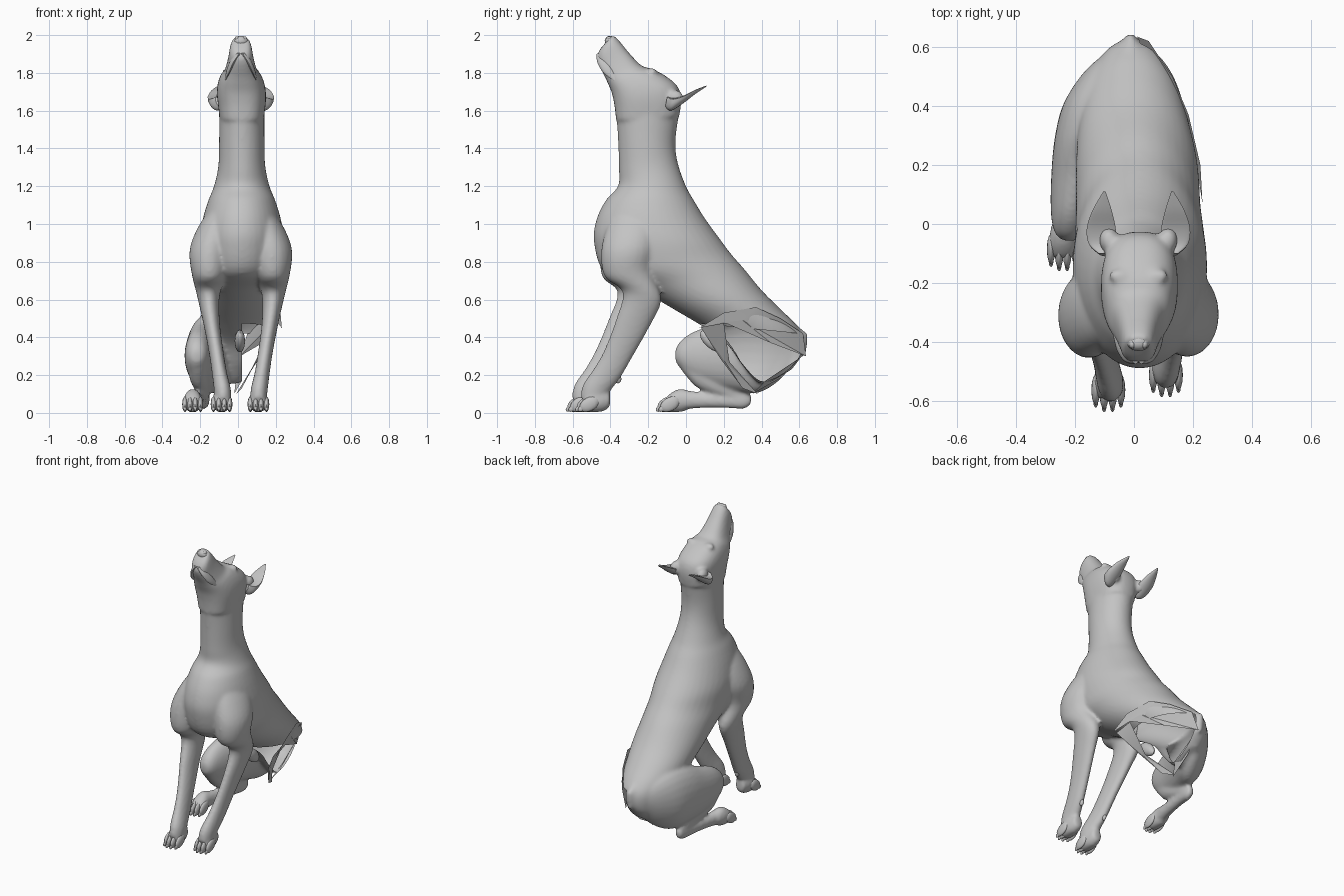
import bpy, bmesh, math
from mathutils import Vector

if "Cube" in bpy.data.objects:
    bpy.data.objects.remove(bpy.data.objects["Cube"])

coat = bpy.data.materials.new("grey_coat")
coat.use_nodes = True
coat.diffuse_color = (0.55, 0.55, 0.55, 1)
coat.node_tree.nodes["Principled BSDF"].inputs["Base Color"].default_value = (0.55, 0.55, 0.55, 1)


def finish(name, bm, angle=40):
    """Turn a bmesh into a smooth shaded object."""
    mesh = bpy.data.meshes.new(name)
    bm.to_mesh(mesh)
    bm.free()
    mesh.materials.append(coat)
    ob = bpy.data.objects.new(name, mesh)
    bpy.context.collection.objects.link(ob)
    bpy.ops.object.select_all(action='DESELECT')
    ob.select_set(True)
    bpy.context.view_layer.objects.active = ob
    bpy.ops.object.shade_smooth_by_angle(angle=math.radians(angle))
    return ob


def spline(a, b, c, d, t):
    return 0.5 * (2 * b + (c - a) * t + (2 * a - 5 * b + 4 * c - d) * t * t
                  + (3 * b - a - 3 * c + d) * t ** 3)


def loft(name, rows, n=24, steps=4, cup=1.0, power=1.0):
    """Skin rings; a row is back y, z, front y, z, centre x, half width."""
    bm = bmesh.new()
    rings = []
    for i in range(len(rows) - 1):
        q = [rows[max(i - 1, 0)], rows[i], rows[i + 1], rows[min(i + 2, len(rows) - 1)]]
        last = i == len(rows) - 2
        for s in range(steps + (1 if last else 0)):
            y1, z1, y2, z2, cx, w = [spline(*v, s / steps) for v in zip(*q)]
            mid = Vector((cx, (y1 + y2) / 2, (z1 + z2) / 2))
            half = Vector((0, (y1 - y2) / 2, (z1 - z2) / 2))
            ring = []
            for k in range(n):
                c, h = [math.copysign(abs(f(math.tau * k / n)) ** power, f(math.tau * k / n))
                        for f in (math.cos, math.sin)]
                h *= cup if h > 0 else 1
                ring.append(bm.verts.new(mid + Vector((w * c, 0, 0)) + half * h))
            rings.append(ring)
    for r, q in zip(rings, rings[1:]):
        for k in range(n):
            bm.faces.new((r[k], r[(k + 1) % n], q[(k + 1) % n], q[k]))
    bm.faces.new(rings[0])
    bm.faces.new(rings[-1])
    bmesh.ops.recalc_face_normals(bm, faces=bm.faces)
    return finish(name, bm)


def blob(name, at, size, tilt=0):
    """Stretched ball, tilted about x."""
    bm = bmesh.new()
    bmesh.ops.create_uvsphere(bm, u_segments=12, v_segments=8, radius=1)
    bmesh.ops.scale(bm, vec=size, verts=bm.verts)
    ob = finish(name, bm, 60)
    ob.location = at
    ob.rotation_euler.x = tilt
    return ob


def panel(name, rim, hub):
    """Fan of flat triangles from a hub point."""
    bm = bmesh.new()
    c = bm.verts.new(hub)
    vs = [bm.verts.new(p) for p in rim]
    for a, b in zip(vs, vs[1:] + vs[:1]):
        bm.faces.new((c, a, b))
    return finish(name, bm, 20)


# Parts that melt together into one skin
skin = []

# Neck and torso
skin.append(loft("torso", [
    (-.03, 1.62, -.37, 1.60, .02, .12), (-.055, 1.45, -.36, 1.45, .02, .12),
    (-.045, 1.33, -.355, 1.29, .02, .124), (0, 1.20, -.36, 1.20, .02, .147),
    (.045, 1.12, -.425, 1.125, .02, .178), (.10, 1.03, -.475, 1.02, .02, .207),
    (.18, .92, -.487, .90, .02, .227), (.24, .84, -.43, .74, .02, .222),
    (.31, .76, -.25, .655, .015, .212), (.40, .65, -.05, .54, .01, .207),
    (.50, .55, .10, .45, 0, .19), (.58, .47, .22, .36, -.005, .165),
    (.622, .40, .30, .25, -.01, .135), (.615, .31, .38, .16, -.02, .09),
    (.56, .23, .44, .16, -.03, .04)], n=40, steps=5))

# Head with raised muzzle
skin.append(loft("head", [
    (-.035, 1.57, -.37, 1.55, .02, .117), (-.025, 1.66, -.378, 1.62, .02, .127),
    (-.045, 1.73, -.385, 1.66, .018, .130), (-.11, 1.785, -.395, 1.70, .016, .123),
    (-.18, 1.822, -.412, 1.74, .015, .107), (-.235, 1.838, -.43, 1.78, .015, .087),
    (-.30, 1.905, -.457, 1.83, .015, .069), (-.355, 1.972, -.472, 1.87, .015, .059),
    (-.382, 1.997, -.466, 1.905, .015, .049), (-.395, 1.995, -.452, 1.93, .015, .03)],
    n=32, power=.8))

# Front legs with shoulders; the right one reaches further forward
leg = [(-.20, 1.12, -.37, 1.10, .11, .04), (-.15, 1.01, -.42, .98, .15, .085),
       (-.155, .88, -.45, .85, .178, .108), (-.18, .75, -.43, .72, .183, .092),
       (-.13, .60, -.335, .64, .187, .06), (-.19, .46, -.373, .49, .17, .044),
       (-.28, .30, -.43, .34, .145, .039), (-.35, .18, -.485, .24, .128, .040),
       (-.42, .09, -.545, .15, .112, .045), (-.44, .03, -.56, .08, .108, .042)]
reach = [(a - o, b, c - o, d, .03 - e, w) for a, b, c, d, e, w in leg
         for o in [.045 * min(1, max(0, (.9 - b) / .5))]]
skin += [loft("left_front_leg", leg), loft("right_front_leg", reach)]

# Folded right hind leg
skin.append(loft("right_thigh", [
    (.60, .38, .55, .24, -.05, .04), (.54, .46, .48, .16, -.085, .085),
    (.43, .52, .38, .105, -.125, .115), (.30, .52, .27, .115, -.165, .105),
    (.16, .47, .15, .14, -.195, .086), (.04, .43, .04, .175, -.212, .07),
    (-.03, .38, -.025, .23, -.218, .052), (-.058, .33, -.055, .27, -.218, .024)]))
skin.append(loft("right_shin", [
    (-.02, .32, -.02, .22, -.215, .04), (.07, .28, .05, .14, -.21, .05),
    (.17, .22, .14, .10, -.195, .043), (.26, .16, .22, .075, -.185, .032),
    (.34, .115, .29, .03, -.178, .027)]))
skin.append(loft("right_hind_foot", [
    (.35, .09, .34, .04, -.178, .02), (.30, .11, .30, .02, -.18, .03),
    (.20, .105, .20, .026, -.195, .03), (.08, .11, .08, .025, -.215, .033),
    (-.02, .125, -.02, .015, -.235, .04)]))

# Tail stub
skin.append(loft("tail_stub", [
    (.56, .49, .50, .33, -.005, .08), (.60, .455, .57, .30, -.01, .055),
    (.645, .42, .635, .30, -.012, .014)], n=16))


def paw(name, x, y, w):
    """Paw pad, four toes and claws; y is the toe tip."""
    skin.append(loft(name, [
        (y + .19, .11, y + .19, .03, x, w * .6), (y + .14, .13, y + .15, .006, x, w * .87),
        (y + .09, .11, y + .09, .002, x, w), (y + .05, .075, y + .05, .006, x, w * .8)], n=16))
    for i in range(4):
        t = (i - 1.5) / 1.5
        back = .022 * abs(t)
        tx = x + t * w * .82
        blob(f"{name}_toe_{i + 1}", (tx, y + .058 + back, .046), (w * .29, .056, .036), .5)
        blob(f"{name}_claw_{i + 1}", (tx, y + .016 + back, .022), (.008, .02, .014), .6)


paw("left_front_paw", .108, -.592, .052)
paw("right_front_paw", -.087, -.642, .052)
paw("right_hind_paw", -.24, -.165, .05)

# Head details, mirrored about the muzzle line
for s, side in ((1, "left"), (-1, "right")):
    x = .015
    skin.append(blob(side + "_ear_root", (x + s * .1, -.055, 1.665), (.035, .045, .045)))
    skin.append(blob(side + "_brow", (x + s * .065, -.175, 1.808), (.038, .026, .016), -.4))
    blob(side + "_eye", (x + s * .07, -.212, 1.80), (.022, .018, .011), -.5)
    blob(side + "_nostril", (x + s * .02, -.408, 1.982), (.012, .014, .012))
    # Upper lip folded over the jaw
    loft(side + "_lip", [
        (-.44, 1.915, -.474, 1.90, x + s * .01, .012), (-.425, 1.88, -.469, 1.855, x + s * .04, .013),
        (-.395, 1.83, -.437, 1.80, x + s * .064, .011), (-.36, 1.77, -.385, 1.76, x + s * .082, .004)],
        n=12)
    # Cupped ear, laid back
    loft(side + "_ear", [
        (-.09, 1.72, -.11, 1.62, x + s * .105, .030), (-.055, 1.72, -.08, 1.60, x + s * .122, .046),
        (-.01, 1.715, -.02, 1.635, x + s * .126, .049), (.05, 1.73, .045, 1.685, x + s * .123, .032),
        (.112, 1.738, .108, 1.728, x + s * .115, .004)], n=20, cup=.1)
    wx = .123 if s > 0 else -.1
    blob(side + "_wrist_pad", (wx, -.36 if s > 0 else -.41, .18), (.014, .018, .024))
blob("nose", (.015, -.40, 1.965), (.04, .03, .032), .6)

# Fuse and soften the skin
bpy.context.view_layer.update()
bpy.ops.object.select_all(action='DESELECT')
for ob in skin:
    ob.select_set(True)
bpy.context.view_layer.objects.active = skin[0]
bpy.ops.object.join()
rough = bpy.context.object
remesh = rough.modifiers.new("fuse", 'REMESH')
remesh.mode = 'VOXEL'
remesh.voxel_size = .01
soften = rough.modifiers.new("soften", 'SMOOTH')
soften.factor = .5
soften.iterations = 10
bm = bmesh.new()
bm.from_object(rough, bpy.context.evaluated_depsgraph_get())
bpy.data.objects.remove(rough)

# Open the skin where the left thigh is missing
cuts = [(Vector((.02, 0, 0)), Vector((1, 0, 0))), (Vector((0, .05, 0)), Vector((0, 1, 0))),
        (Vector((0, .05, .475)), Vector((0, -.1, -1)))]
for co, no in cuts:
    bmesh.ops.bisect_plane(bm, geom=bm.verts[:] + bm.edges[:] + bm.faces[:], plane_co=co, plane_no=no)
gone = [f for f in bm.faces
        if all((f.calc_center_median() - co).dot(no) > 0 for co, no in cuts)]
bmesh.ops.delete(bm, geom=gone, context='FACES')
finish("body", bm, 60)

# Loose skin around the opening
panel("hip_flap", [(.232, .07, .45), (.225, .20, .53), (.185, .37, .56), (.13, .50, .50),
                   (.05, .62, .42), (.01, .635, .30), (.13, .45, .37), (.215, .20, .48)],
      (.195, .3, .49))
panel("groin_skin", [(.21, .08, .45), (.20, .20, .48), (.10, .23, .27), (-.01, .38, .10),
                     (.02, .30, .13), (.10, .18, .29)], (.10, .20, .28))
panel("rump_skin", [(.01, .60, .29), (-.01, .51, .19), (-.02, .35, .10), (.02, .42, .17)],
      (0, .48, .19))
blob("belly_sheath", (.01, .14, .38), (.028, .08, .04), -.7)
